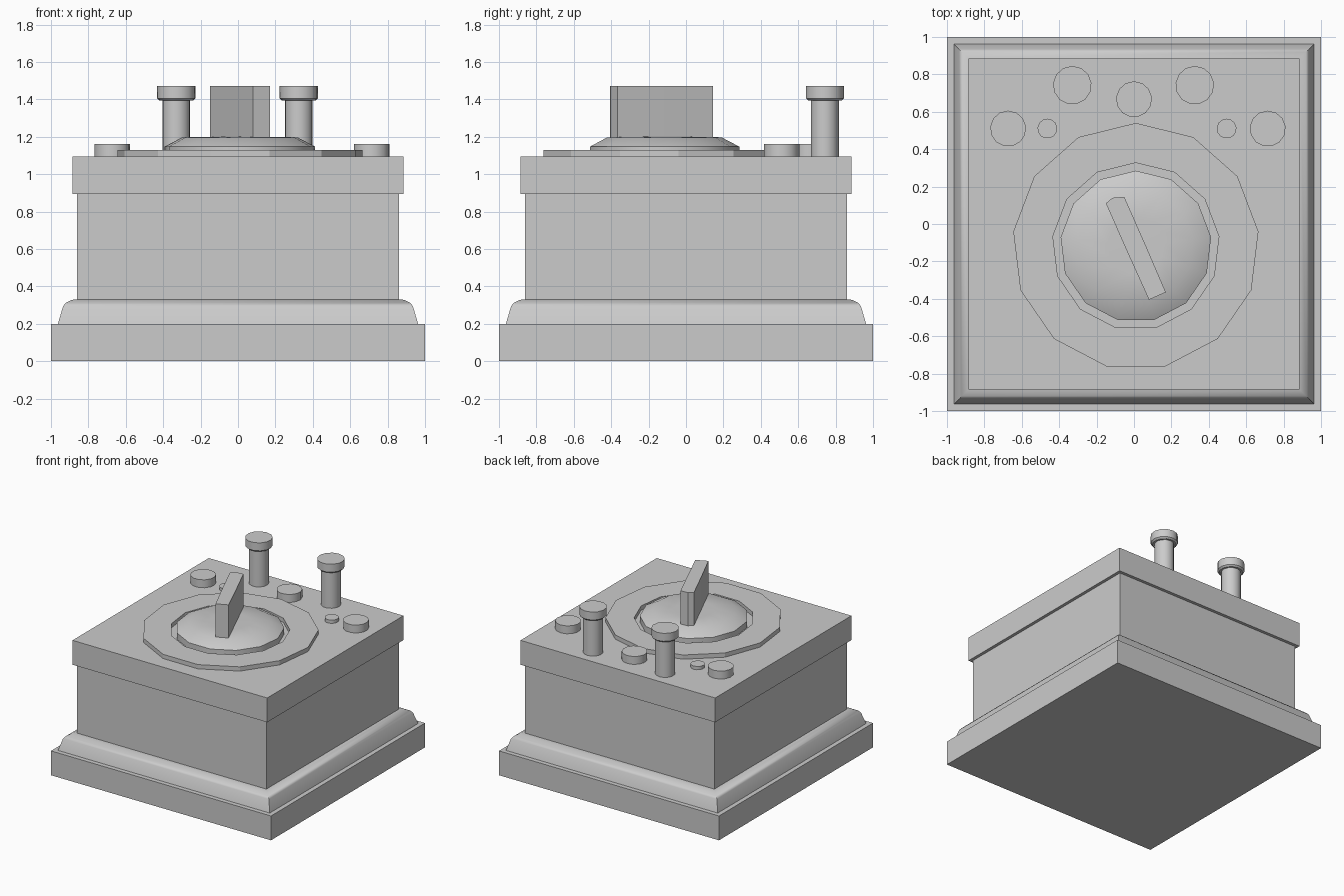
import bpy, bmesh
from math import sin, cos, pi, sqrt, radians

if "Cube" in bpy.data.objects:
    bpy.data.objects.remove(bpy.data.objects["Cube"])


def finish(name, bm, smooth=None):
    bmesh.ops.recalc_face_normals(bm, faces=bm.faces)
    me = bpy.data.meshes.new(name)
    bm.to_mesh(me)
    bm.free()
    ob = bpy.data.objects.new(name, me)
    bpy.context.collection.objects.link(ob)
    if smooth:
        bpy.ops.object.select_all(action='DESELECT')
        ob.select_set(True)
        bpy.context.view_layer.objects.active = ob
        bpy.ops.object.shade_smooth_by_angle(angle=radians(smooth))
    return ob


def lathe(name, center, profile, sides=13, start=pi / 2, smooth=None, closed=False):
    """Revolve (radius, z) points; closed joins the last ring to the first."""
    bm = bmesh.new()
    rings = []
    for r, z in profile:
        rings.append([bm.verts.new((center[0] + r * cos(start + 2 * pi * i / sides),
                                    center[1] + r * sin(start + 2 * pi * i / sides), z))
                      for i in range(sides)])
    pairs = list(zip(rings, rings[1:]))
    if closed:
        pairs.append((rings[-1], rings[0]))
    else:
        bm.faces.new(rings[0])
        bm.faces.new(rings[-1])
    for a, b in pairs:
        for i in range(sides):
            j = (i + 1) % sides
            bm.faces.new((a[i], a[j], b[j], b[i]))
    return finish(name, bm, smooth)


def square(name, profile, smooth=None):
    """Stack of square sections given as (half width, z)."""
    return lathe(name, (0, 0), [(h * sqrt(2), z) for h, z in profile], 4, pi / 4, smooth)


def prism(name, points, z0, z1):
    bm = bmesh.new()
    face = bm.faces.new([bm.verts.new((x, y, z0)) for x, y in points])
    ext = bmesh.ops.extrude_face_region(bm, geom=[face])
    verts = [g for g in ext['geom'] if isinstance(g, bmesh.types.BMVert)]
    bmesh.ops.translate(bm, verts=verts, vec=(0, 0, z1 - z0))
    if not any(f.normal.z < 0 for f in bm.faces):
        bm.normal_update()
    return finish(name, bm)


# Square case: plinth, moulding, body and lid
square("plinth", [(1.0, 0), (1.0, 0.2)])
square("moulding", [(0.963, 0.2), (0.935, 0.295), (0.92, 0.312), (0.89, 0.328), (0.86, 0.33)], 40)
square("body", [(0.86, 0.3), (0.86, 0.9)])
square("lid", [(0.885, 0.895), (0.885, 1.095)])

# Dial: flat ring plate with a low dome in its hole
dial = (0.01, -0.12)
lathe("dial_plate", dial, [(0.66, 1.095), (0.66, 1.13), (0.447, 1.13), (0.447, 1.095)], closed=True)
lathe("dial_dome", dial, [(0.405, 1.09), (0.405, 1.147), (0.31, 1.197), (0.15, 1.2), (0.01, 1.201)], smooth=40)

# Pointer handle standing on the dome
prism("pointer_handle", [(-0.15, 0.11), (-0.115, 0.14), (-0.052, 0.145), (0.065, -0.12),
                         (0.17, -0.365), (0.08, -0.405), (-0.04, -0.14)], 1.19, 1.47)

# Tall terminals
for side, x in (("left", -0.33), ("right", 0.325)):
    lathe(f"terminal_{side}", (x, 0.742),
          [(0.075, 1.09), (0.075, 1.393), (0.09, 1.393), (0.103, 1.405), (0.103, 1.47)], smooth=40)

# Low buttons and small studs
for name, x, y, r, top in (("button_left", -0.673, 0.51, 0.096, 1.16),
                           ("button_right", 0.715, 0.51, 0.096, 1.16),
                           ("button_middle", 0.0, 0.667, 0.096, 1.16),
                           ("stud_left", -0.463, 0.51, 0.053, 1.122),
                           ("stud_right", 0.495, 0.51, 0.053, 1.122)):
    lathe(name, (x, y), [(r, 1.09), (r, top)], smooth=40)
